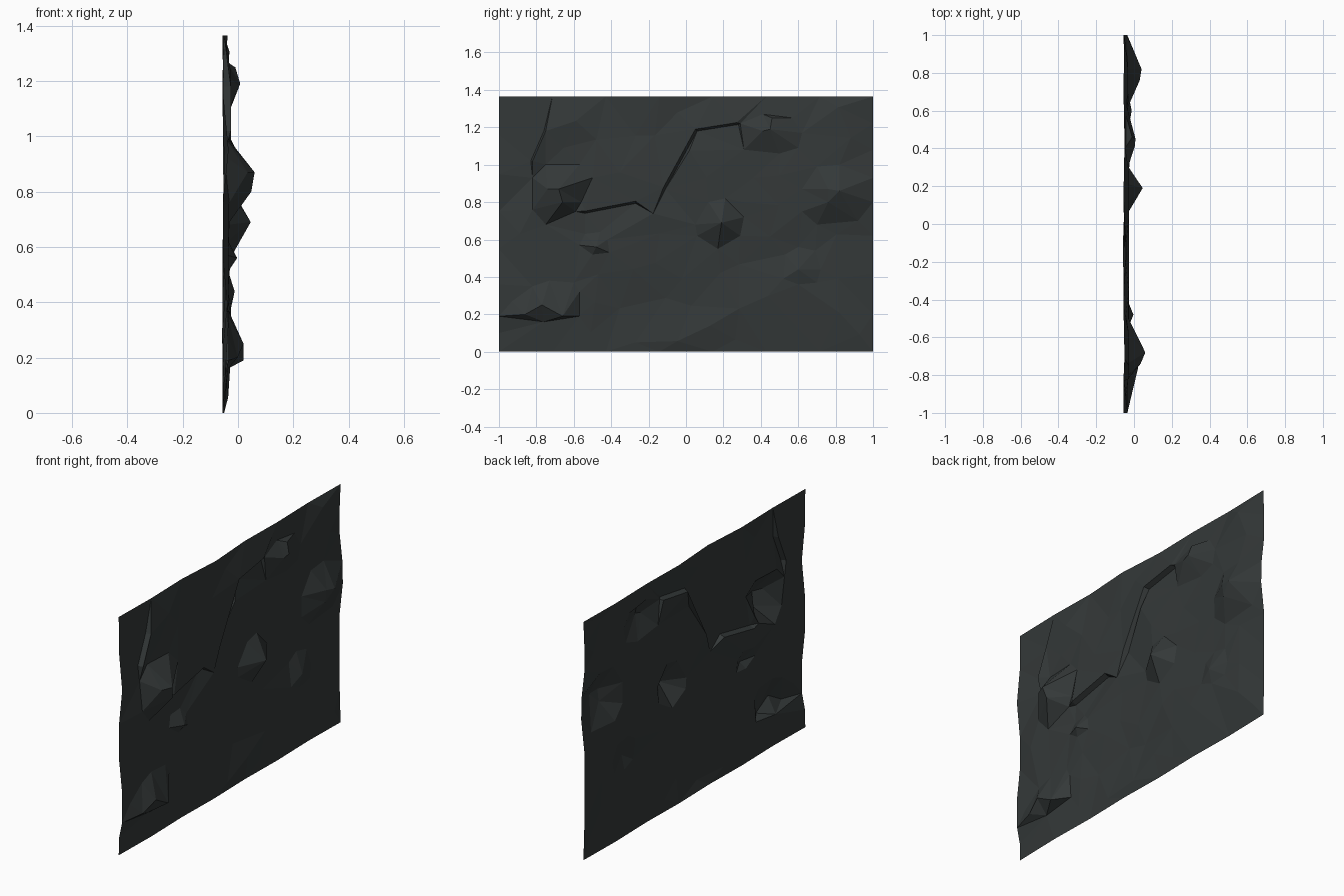
import bpy, random
from mathutils import Vector, noise
from mathutils.geometry import delaunay_2d_cdt

if "Cube" in bpy.data.objects:
    bpy.data.objects.remove(bpy.data.objects["Cube"])

random.seed(4)
WIDTH, HEIGHT = 2.0, 1.365
pts, depth, edges, outlines = [], [], [], []


def wall_depth(y, z):
    # gentle slanted undulation of the rock face
    n = noise.noise(Vector((y * 2.3 - z * 1.2, z * 4.5 - y * 1.0, 3.7)))
    return max(-0.06, min(-0.022, -0.040 + 0.030 * n))


def add(y, z, x=None):
    pts.append(Vector((y, z)))
    depth.append(wall_depth(y, z) if x is None else x)
    return len(pts) - 1


def boulder(outline, crown):
    # closed foot outline on the wall (y, z) and raised crown points (y, z, x)
    ids = [add(y, z) for y, z in outline]
    outlines.append(ids)
    top = [add(*c) for c in crown]
    edges.extend(zip(top, top[1:]))


def ledge(path, dy, dz):
    # sharp crack: a raised lip next to a sunken line
    for x, oy, oz in ((-0.026, 0, 0), (-0.054, dy, dz)):
        ids = [add(y + oy, z + oz, x) for y, z in path]
        edges.extend(zip(ids, ids[1:]))


# Boulders bulging out of the wall
boulder([(-.82, .93), (-.75, 1.0), (-.57, 1.0), (-.50, .93), (-.56, .80), (-.59, .75), (-.75, .68), (-.82, .76)],
        [(-.74, .87, .035), (-.68, .87, .06), (-.66, .80, .048)])
boulder([(-.57, .57), (-.54, .63), (-.46, .64), (-.42, .60), (-.41, .53), (-.50, .52)],
        [(-.48, .56, -.003)])
boulder([(-1, .19), (-.93, .27), (-.82, .35), (-.73, .38), (-.60, .37), (-.57, .32), (-.57, .19), (-.76, .16)],
        [(-.86, .20, -.002), (-.77, .25, .02), (-.66, .19, .02)])
boulder([(.05, .68), (.12, .80), (.21, .82), (.30, .80), (.31, .72), (.29, .62), (.17, .55), (.06, .62)],
        [(.19, .69, .046)])
boulder([(.29, 1.22), (.41, 1.27), (.57, 1.25), (.62, 1.17), (.60, 1.09), (.50, 1.06), (.31, 1.08)],
        [(.41, 1.18, .004), (.45, 1.19, .008), (.46, 1.25, -.01)])
boulder([(.62, .87), (.70, .99), (.82, 1.0), (1, .93), (1, .80), (.92, .70), (.70, .68), (.62, .75)],
        [(.76, .80, .022), (.76, .87, .03), (.82, .86, .04)])
boulder([(.52, .39), (.53, .52), (.60, .56), (.69, .54), (.72, .44), (.70, .37), (.60, .36)],
        [(.60, .44, -.012)])

# Cracks and ledges between the boulders
ledge([(-.12, .88), (.05, 1.19), (.27, 1.225)], 0.010, -0.010)
ledge([(-.54, .752), (-.27, .805)], 0.0, -0.012)
ledge([(-.82, 1.02), (-.75, 1.18)], -0.010, 0.0)

# Panel border
for i in range(8):
    t = i / 7
    add(-1 + 2 * t, 0, -0.056 + 0.006 * (i % 2))
    add(-1 + 2 * t, HEIGHT, -0.038 if i == 3 else -0.056 + 0.006 * (i % 2))
for z in (.10, .36, .55, .75, .95, 1.16):
    add(-1, z, -0.034 if z in (.36, .95) else -0.054)
for z in (.2, .42, .62, 1.08, 1.22):
    add(1, z, -0.056)

# Loose facets over the rest of the wall
for i in range(13):
    for j in range(8):
        p = Vector((-.93 + i * .155 + random.uniform(-.05, .05),
                    .09 + j * .17 + random.uniform(-.05, .05)))
        if .05 < p.y < HEIGHT - .04 and abs(p.x) < .96 and min((p - q).length for q in pts) > .10:
            add(p.x, p.y)

# Triangulate the sheet, keeping boulder outlines as creases
verts2, _, tris, src_v, _, src_f = delaunay_2d_cdt(pts, edges, outlines, 0, 1e-5)
coords = []
for v, src in zip(verts2, src_v):
    x = depth[src[0]] if src else wall_depth(v.x, v.y)
    coords.append((x, v.x, v.y))

mesh = bpy.data.meshes.new("rock_wall")
mesh.from_pydata(coords, [], tris)
wall = bpy.data.objects.new("rock_wall", mesh)
bpy.context.collection.objects.link(wall)

# Dark stone, slightly paler on the boulders
for name, col in (("dark_stone", (.019, .023, .023, 1)), ("boulder_stone", (.034, .040, .040, 1))):
    m = bpy.data.materials.new(name)
    m.diffuse_color = col
    m.use_nodes = True
    m.node_tree.nodes["Principled BSDF"].inputs["Base Color"].default_value = m.diffuse_color
    mesh.materials.append(m)
for poly, src in zip(mesh.polygons, src_f):
    poly.use_smooth = False
    poly.material_index = 1 if src else 0
mesh.update()
